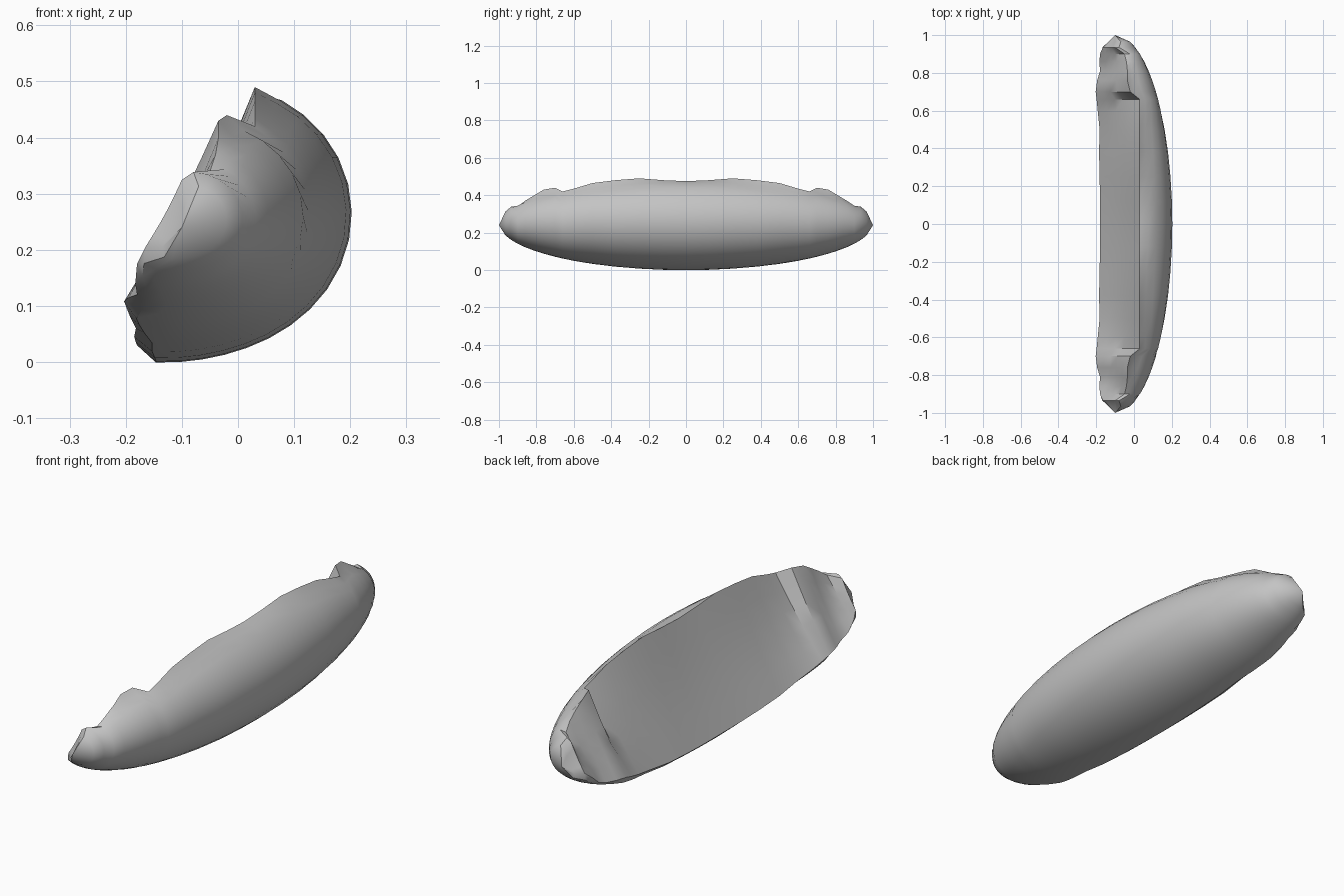
import bpy, bmesh, math
from mathutils import Vector

cube = bpy.data.objects.get("Cube")
if cube:
    bpy.data.objects.remove(cube, do_unlink=True)

grey = bpy.data.materials.new("plain grey")
grey.use_nodes = True
colour = (0.55, 0.55, 0.55, 1)
grey.diffuse_color = colour
grey.node_tree.nodes["Principled BSDF"].inputs["Base Color"].default_value = colour

CX, CZ = -0.1, 0.25      # long axis of the rounded body
ARC, CHORD = 18, 5       # segments on the round side and on the cut face

# Stations from the middle to one end: y, upper rim x z, lower rim x z
RIM = [
    (0.00, 0.03, 0.475, -0.180, 0.030),
    (0.12, 0.03, 0.48, -0.180, 0.030),
    (0.25, 0.03, 0.49, -0.182, 0.035),
    (0.38, 0.03, 0.48, -0.185, 0.045),
    (0.50, 0.03, 0.465, -0.182, 0.060),
    (0.60, 0.03, 0.435, -0.192, 0.080),
    (0.66, 0.03, 0.42, -0.198, 0.095),
    (0.70, -0.02, 0.44, -0.203, 0.108),
    (0.76, -0.035, 0.43, -0.195, 0.115),
    (0.81, -0.035, 0.40, -0.180, 0.120),
    (0.86, -0.04, 0.37, -0.183, 0.140),
    (0.90, -0.05, 0.34, -0.180, 0.175),
    (0.935, -0.10, 0.325, -0.165, 0.205),
    (0.965, -0.09, 0.29, -0.135, 0.205),
]


def ring(y, ux, uz, lx, lz):
    """Closed section: round side from upper to lower rim, then the cut face."""
    upper, lower = Vector((ux, y, uz)), Vector((lx, y, lz))
    start = math.atan2(uz - CZ, ux - CX)
    end = math.atan2(lz - CZ, lx - CX)
    if end > 0:
        end -= math.tau
    taper = math.sqrt(1 - y * y)
    points = [upper]
    for i in range(1, ARC):
        a = start + (end - start) * i / ARC
        r = taper * (0.276 + 0.028 * math.cos(2 * a - 0.35))
        points.append(Vector((CX + r * math.cos(a), y, CZ + r * math.sin(a))))
    points.append(lower)
    # Slightly hollow cut face
    inward = Vector((0.9, 0, -0.43))
    for i in range(1, CHORD):
        t = i / CHORD
        points.append(lower.lerp(upper, t) + inward * 0.008 * taper * math.sin(math.pi * t))
    return points


# Loft the sections, mirrored front to back
stations = [(-s[0], *s[1:]) for s in reversed(RIM[1:])] + RIM
bm = bmesh.new()
rings = [[bm.verts.new(p) for p in ring(*s)] for s in stations]
for a, b in zip(rings, rings[1:]):
    for i in range(len(a)):
        j = (i + 1) % len(a)
        bm.faces.new((a[i], a[j], b[j], b[i]))

# Blunt pointed ends
for loop, y in ((rings[0], -1), (rings[-1], 1)):
    tip = bm.verts.new((CX, y, 0.24))
    for i in range(len(loop)):
        bm.faces.new((loop[i], loop[(i + 1) % len(loop)], tip))
bmesh.ops.recalc_face_normals(bm, faces=bm.faces)

mesh = bpy.data.meshes.new("half_ellipsoid_body")
bm.to_mesh(mesh)
bm.free()
body = bpy.data.objects.new("half_ellipsoid_body", mesh)
bpy.context.collection.objects.link(body)
mesh.materials.append(grey)

bpy.ops.object.select_all(action='DESELECT')
body.select_set(True)
bpy.context.view_layer.objects.active = body
bpy.ops.object.shade_smooth_by_angle(angle=math.radians(35))
